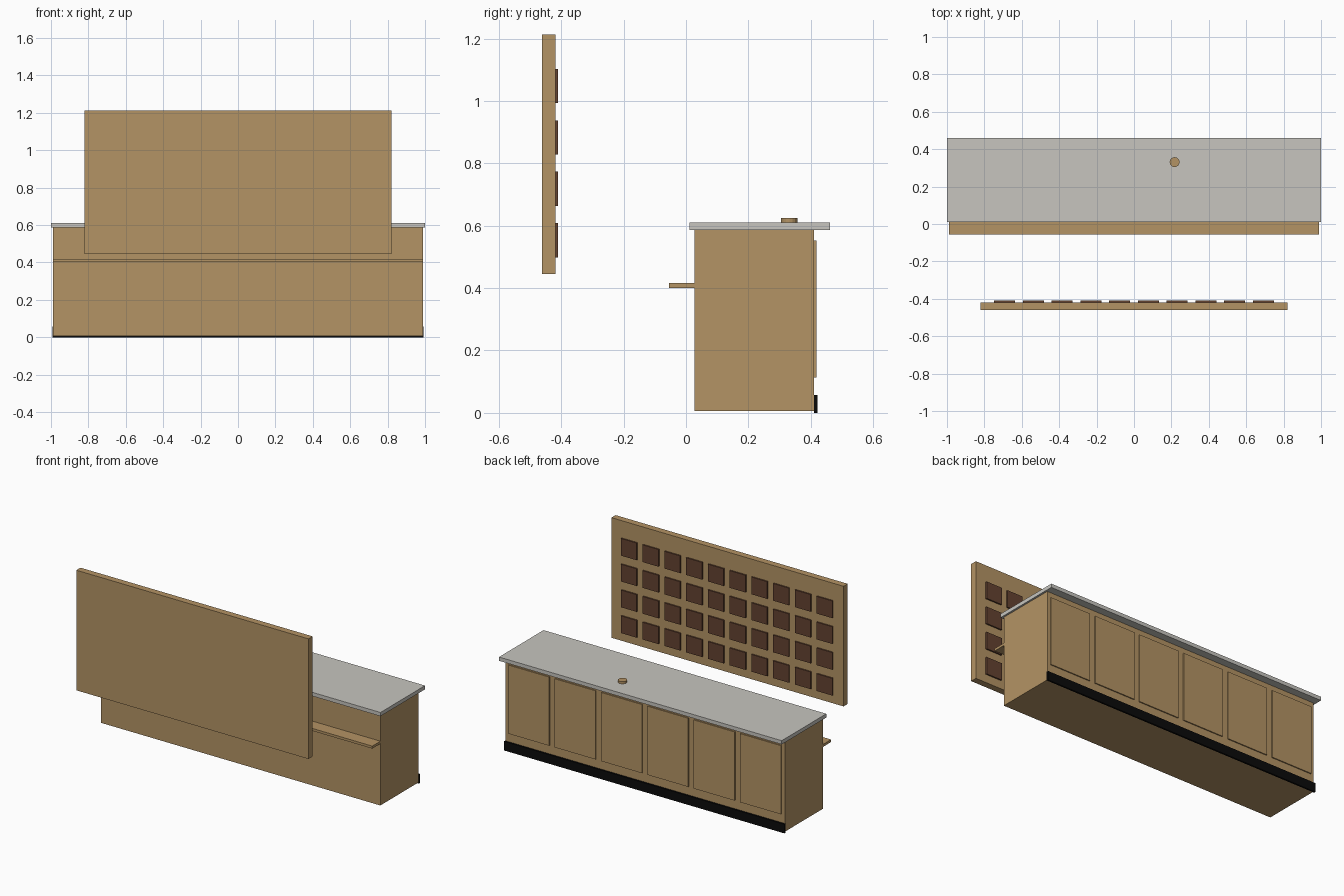
import bpy
import bmesh
from mathutils import Matrix, Vector

cube = bpy.data.objects.get("Cube")
if cube:
    bpy.data.objects.remove(cube, do_unlink=True)


def material(name, color):
    mat = bpy.data.materials.new(name)
    mat.use_nodes = True
    mat.diffuse_color = (*color, 1)
    bsdf = next(n for n in mat.node_tree.nodes if n.type == 'BSDF_PRINCIPLED')
    bsdf.inputs["Base Color"].default_value = (*color, 1)
    bsdf.inputs["Roughness"].default_value = 0.7
    return mat


wood = material("light wood", (0.455, 0.293, 0.128))
stone = material("pale stone", (0.571, 0.558, 0.521))
dark_wood = material("dark wood", (0.127, 0.055, 0.030))
black = material("black", (0.003, 0.003, 0.003))


def finish(name, bm, mat):
    mesh = bpy.data.meshes.new(name)
    bm.to_mesh(mesh)
    bm.free()
    mesh.materials.append(mat)
    obj = bpy.data.objects.new(name, mesh)
    bpy.context.collection.objects.link(obj)
    return obj


def box(name, x, y, z, mat):
    """Box spanning the given (low, high) range on each axis."""
    low, high = (Vector(corner) for corner in zip(x, y, z))
    bm = bmesh.new()
    bmesh.ops.create_cube(bm, size=1, matrix=Matrix.Translation((low + high) / 2)
                          @ Matrix.Diagonal((*(high - low), 1)))
    return finish(name, bm, mat)


def span(centre, width):
    return (centre - width / 2, centre + width / 2)


# Counter: cabinet, stone worktop, front ledge and kickboard
box("cabinet", span(0, 1.976), (0.027, 0.411), (0.006, 0.586), wood)
box("worktop", span(0, 2), (0.011, 0.461), (0.586, 0.61), stone)
box("front_ledge", span(0, 1.976), (-0.055, 0.027), (0.401, 0.417), wood)
box("kickboard", span(0, 1.984), (0.411, 0.422), (0, 0.058), black)

# Row of cabinet doors on the back
for i in range(6):
    box(f"door_{i + 1}", span((i - 2.5) * 0.328, 0.289),
        (0.411, 0.418), (0.113, 0.552), wood)

# Small round disc on the worktop
bm = bmesh.new()
bmesh.ops.create_cone(bm, cap_ends=True, segments=16, radius1=0.0265, radius2=0.0265,
                      depth=0.014, matrix=Matrix.Translation((0.217, 0.331, 0.617)))
finish("round_disc", bm, wood)

# Hanging panel with a grid of dark tiles facing the counter
box("hanging_panel", span(0, 1.642), (-0.461, -0.419), (0.445, 1.213), wood)
for row in range(4):
    for col in range(10):
        box(f"tile_{row + 1}_{col + 1}", span((col - 4.5) * 0.1538, 0.112),
            (-0.419, -0.41), span(0.553 + row * 0.165, 0.11), dark_wood)
